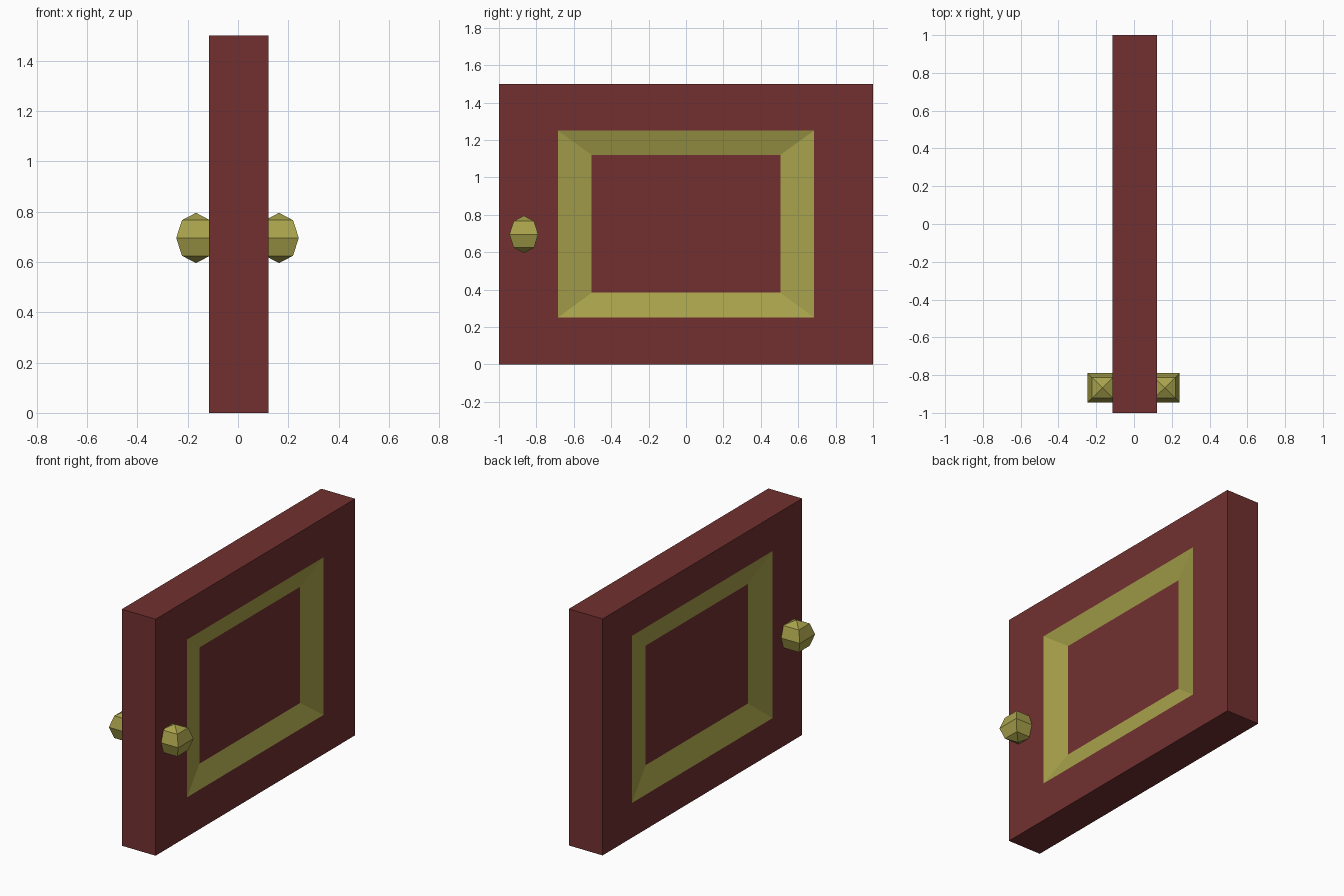
import bpy, bmesh, math
from mathutils import Matrix

if "Cube" in bpy.data.objects:
    bpy.data.objects.remove(bpy.data.objects["Cube"])


def material(name, color):
    m = bpy.data.materials.new(name)
    m.diffuse_color = color
    m.use_nodes = True
    m.node_tree.nodes["Principled BSDF"].inputs["Base Color"].default_value = m.diffuse_color
    return m


red = material("dark_red", (0.17, 0.03, 0.03, 1))
gold = material("old_gold", (0.39, 0.36, 0.07, 1))


def finish(bm, name, *mats):
    me = bpy.data.meshes.new(name)
    bm.to_mesh(me)
    bm.free()
    for m in mats:
        me.materials.append(m)
    ob = bpy.data.objects.new(name, me)
    bpy.context.collection.objects.link(ob)
    return ob


def inset_rect(bm, face, x, half_y, z0, z1):
    """Inset a side face and fit the inner face to a given rectangle."""
    ring = bmesh.ops.inset_region(bm, faces=[face], thickness=0.05)["faces"]
    mid = face.calc_center_median().z
    for v in face.verts:
        v.co = (x, math.copysign(half_y, v.co.y), z1 if v.co.z > mid else z0)
    return ring


# Slab with a sunken, gold-sloped panel on both broad sides
X_LEFT, X_RIGHT, DEPTH = -0.115, 0.122, 0.04
bm = bmesh.new()
bmesh.ops.create_cube(bm, size=1)
for v in bm.verts:
    v.co = (X_RIGHT if v.co.x > 0 else X_LEFT, v.co.y * 2, (v.co.z + 0.5) * 1.5)
bm.normal_update()
sides = [(f, round(f.normal.x)) for f in bm.faces if abs(f.normal.x) > 0.9]
for face, s in sides:
    if s > 0:
        x, outer, inner = X_RIGHT, (0.685, 0.25, 1.25), (0.505, 0.383, 1.12)
    else:
        x, outer, inner = X_LEFT, (0.705, 0.22, 1.28), (0.513, 0.375, 1.133)
    inset_rect(bm, face, x, *outer)
    for f in inset_rect(bm, face, x - s * DEPTH, *inner):
        f.material_index = 1
bm.normal_update()
finish(bm, "door_slab", red, gold)

# Low-poly four-sided knobs, one each side
for name, x in (("right_knob", 0.163), ("left_knob", -0.167)):
    bm = bmesh.new()
    bmesh.ops.create_uvsphere(bm, u_segments=4, v_segments=4, radius=0.1,
                              matrix=Matrix.Rotation(math.pi / 4, 4, "Z"))
    bmesh.ops.scale(bm, vec=(1.11, 1.09, 1), verts=bm.verts)
    knob = finish(bm, name, gold)
    knob.location = (x, -0.867, 0.695)
